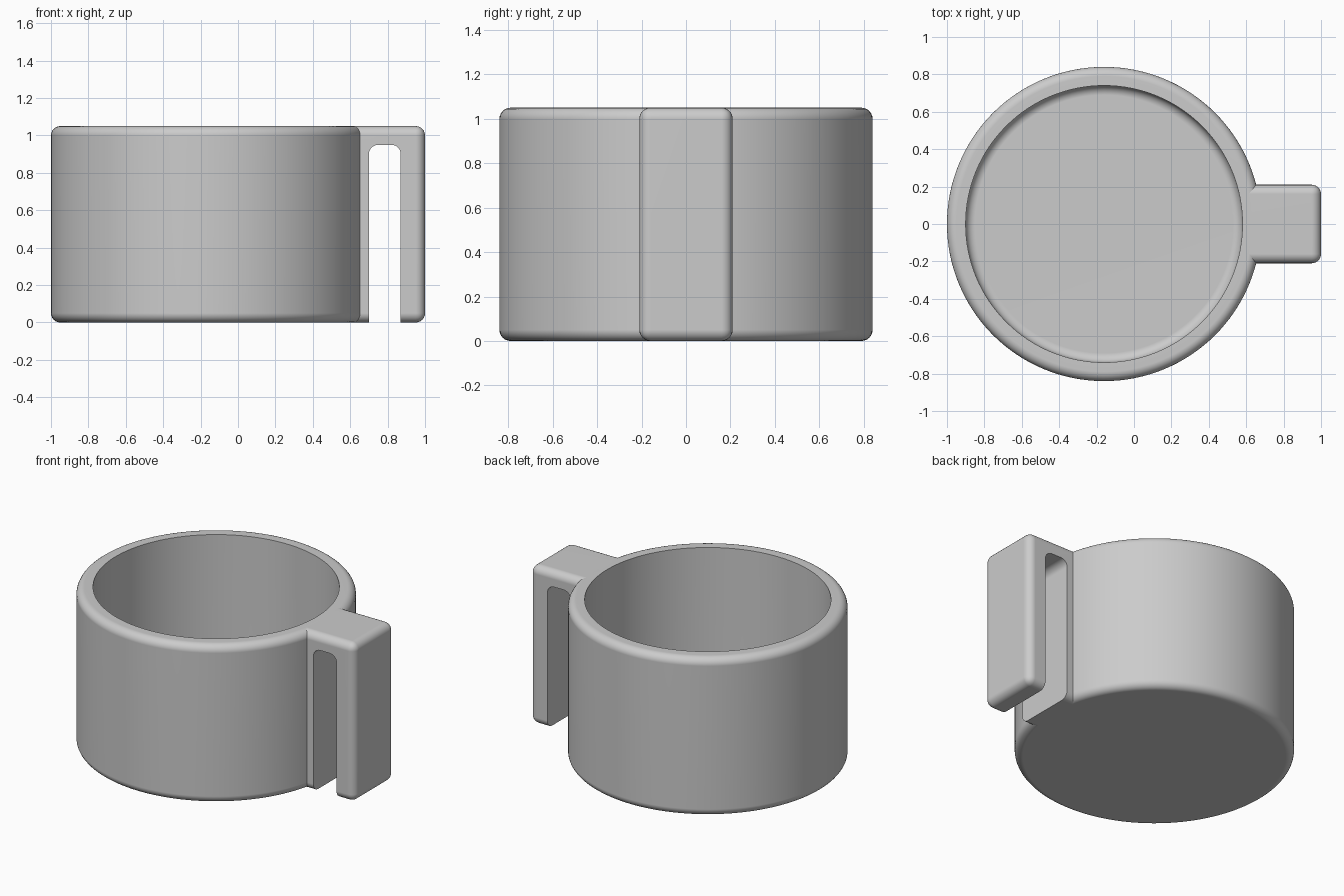
import bpy, bmesh, math
from mathutils import Matrix, Vector

cube = bpy.data.objects.get("Cube")
if cube:
    bpy.data.objects.remove(cube, do_unlink=True)

# Cup and handle dimensions
CENTRE_X, RADIUS, INNER, HEIGHT = -0.16, 0.84, 0.74, 1.05
FLOOR, FILLET, HALF_W = 0.10, 0.05, 0.21

grey = bpy.data.materials.new("plain grey")
grey.use_nodes = True
colour = (0.6, 0.6, 0.6, 1)
grey.diffuse_color = colour
grey.node_tree.nodes["Principled BSDF"].inputs["Base Color"].default_value = colour


def make_object(name, bm):
    bmesh.ops.recalc_face_normals(bm, faces=bm.faces)
    mesh = bpy.data.meshes.new(name)
    bm.to_mesh(mesh)
    bm.free()
    mesh.materials.append(grey)
    obj = bpy.data.objects.new(name, mesh)
    bpy.context.collection.objects.link(obj)
    return obj


def select(obj):
    bpy.ops.object.select_all(action="DESELECT")
    obj.select_set(True)
    bpy.context.view_layer.objects.active = obj


def smooth(obj):
    select(obj)
    bpy.ops.object.shade_smooth_by_angle(angle=math.radians(30))
    mod = obj.modifiers.new("flat face normals", "WEIGHTED_NORMAL")
    mod.keep_sharp = True


def arc(r, z, start, end, steps=6):
    angles = [math.radians(start + (end - start) * i / steps) for i in range(steps + 1)]
    return [(r + FILLET * math.cos(a), z + FILLET * math.sin(a)) for a in angles]


def box(low, high):
    low, high = Vector(low), Vector(high)
    bm = bmesh.new()
    bmesh.ops.create_cube(bm, size=1, matrix=Matrix.Translation((low + high) / 2)
                          @ Matrix.Diagonal((*(high - low), 1)))
    return bm


def bevel(bm, test):
    edges = [e for e in bm.edges if test(*(v.co for v in e.verts))]
    bmesh.ops.bevel(bm, geom=edges, offset=FILLET, segments=6, profile=0.5, affect="EDGES")


# Cup: turned profile with rounded foot, rim and inner floor
profile = [(0, 0)]
profile += arc(RADIUS - FILLET, FILLET, -90, 0)
profile += arc(RADIUS - FILLET, HEIGHT - FILLET, 0, 90)
profile += [(INNER, HEIGHT)]
profile += arc(INNER - FILLET, FLOOR + FILLET, 0, -90)
profile += [(0, FLOOR)]
bm = bmesh.new()
verts = [bm.verts.new((CENTRE_X + r, 0, z)) for r, z in profile]
edges = [bm.edges.new(pair) for pair in zip(verts, verts[1:])]
bmesh.ops.spin(bm, geom=verts + edges, cent=(CENTRE_X, 0, 0), axis=(0, 0, 1),
               angle=math.tau, steps=128, use_merge=True)
bmesh.ops.remove_doubles(bm, verts=bm.verts, dist=0.0005)
smooth(make_object("cup", bm))

# Handle: rounded block rooted in the cup wall
root = 0.61
bm = box((root, -HALF_W, 0), (1, HALF_W, HEIGHT))
bevel(bm, lambda a, b: max(a.x, b.x) > root + 0.1)
handle = make_object("handle", bm)

# Finger slot, open at the bottom with rounded upper corners
bm = box((0.70, -0.4, -0.2), (0.87, 0.4, 0.95))
bevel(bm, lambda a, b: min(a.z, b.z) > 0.9 and abs(a.y - b.y) > 0.1)
cutter = make_object("slot_cutter", bm)
cutter.hide_render = True
cut = handle.modifiers.new("slot", "BOOLEAN")
cut.operation, cut.solver, cut.object = "DIFFERENCE", "EXACT", cutter
select(handle)
bpy.ops.object.modifier_apply(modifier=cut.name)
bpy.data.objects.remove(cutter, do_unlink=True)
smooth(handle)
